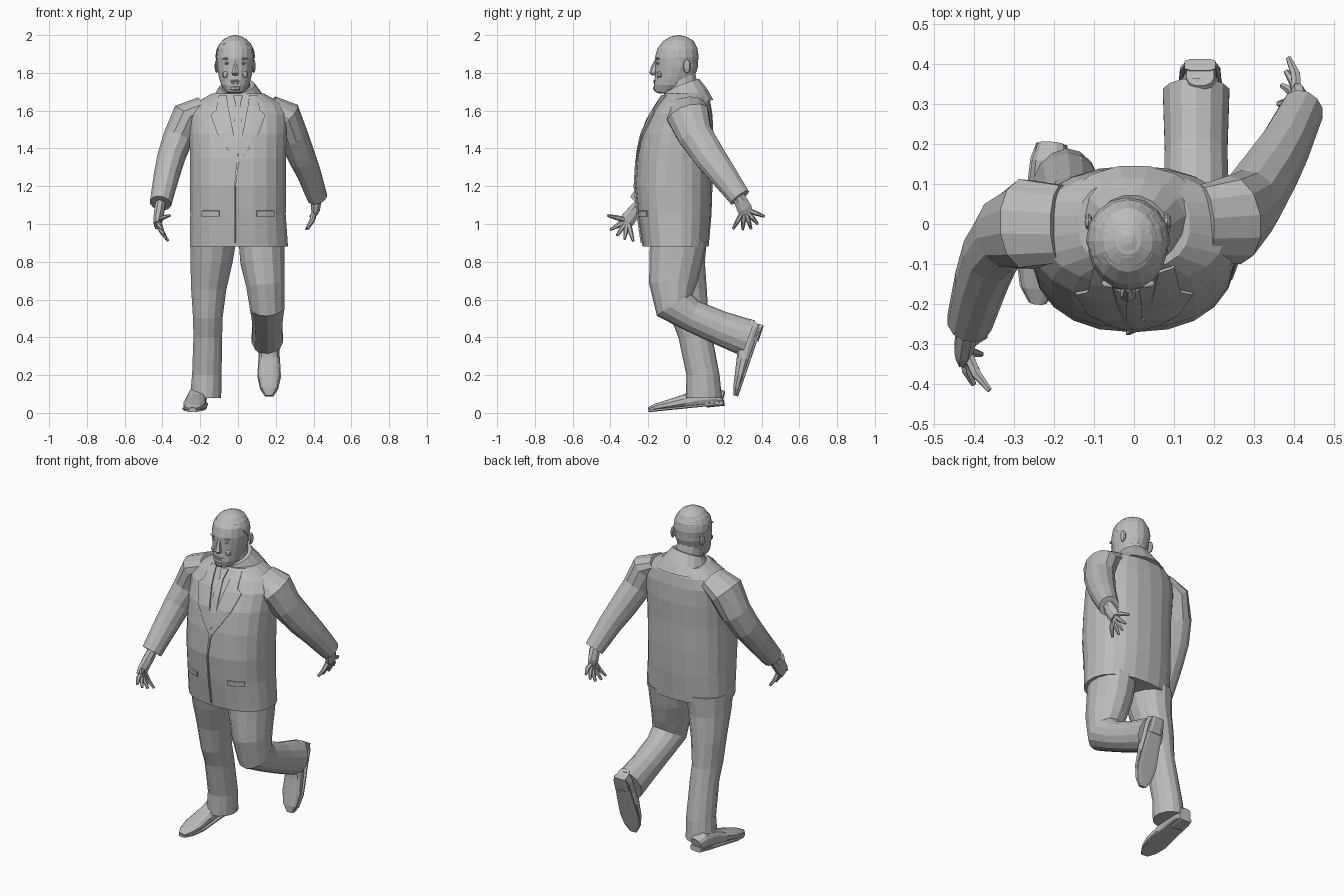
import bpy
import bmesh
from math import sin, cos, tau, copysign
from mathutils import Vector, Matrix
from mathutils.bvhtree import BVHTree

if "Cube" in bpy.data.objects:
    bpy.data.objects.remove(bpy.data.objects["Cube"])

grey = bpy.data.materials.new("plain grey")
grey.use_nodes = True
grey.diffuse_color = (.5, .5, .5, 1)
grey.node_tree.nodes["Principled BSDF"].inputs["Base Color"].default_value = grey.diffuse_color


def finish(name, bm, matrix=None):
    """Turn a bmesh into a flat shaded object with the shared material."""
    if matrix:
        bmesh.ops.transform(bm, matrix=matrix, verts=bm.verts)
    bmesh.ops.recalc_face_normals(bm, faces=bm.faces)
    mesh = bpy.data.meshes.new(name)
    bm.to_mesh(mesh)
    bm.free()
    mesh.materials.append(grey)
    obj = bpy.data.objects.new(name, mesh)
    bpy.context.collection.objects.link(obj)
    return obj


def superpower(value, power):
    return copysign(abs(value) ** (2 / power), value)


def loft(name, rows, sides=12, level=False, power=2, matrix=None):
    """Skin rings given as x, y, z, radius across, radius front to back."""
    bm = bmesh.new()
    centres = [Vector(row[:3]) for row in rows]
    rings = []
    for i, row in enumerate(rows):
        if level:
            along = Vector((0, 0, 1))
        else:
            ahead = centres[min(i + 1, len(rows) - 1)]
            behind = centres[max(i - 1, 0)]
            along = (ahead - behind).normalized()
        across = Vector((1, 0, 0))
        across = (across - along * across.dot(along)).normalized()
        depth = along.cross(across)
        ring = []
        for k in range(sides):
            angle = tau * (k + .5) / sides
            offset = across * row[3] * superpower(cos(angle), power)
            offset += depth * row[4] * superpower(sin(angle), power)
            ring.append(bm.verts.new(centres[i] + offset))
        rings.append(ring)
    for low, high in zip(rings, rings[1:]):
        for k in range(sides):
            n = (k + 1) % sides
            bm.faces.new((low[k], low[n], high[n], high[k]))
    bm.faces.new(rings[0])
    bm.faces.new(rings[-1])
    return finish(name, bm, matrix)


def ball(name, centre, radii, segments=10, cut=None):
    """Squashed sphere, optionally keeping only the side that cut points to."""
    bm = bmesh.new()
    bmesh.ops.create_uvsphere(bm, u_segments=segments, v_segments=segments * 2 // 3, radius=1)
    bmesh.ops.scale(bm, vec=Vector(radii), verts=bm.verts)
    if cut:
        geometry = bm.verts[:] + bm.edges[:] + bm.faces[:]
        bmesh.ops.bisect_plane(bm, geom=geometry, plane_co=(0, 0, 0), plane_no=cut, clear_inner=True)
        bmesh.ops.holes_fill(bm, edges=[e for e in bm.edges if e.is_boundary])
    return finish(name, bm, Matrix.Translation(centre))


# Jacket body and collar
jacket = loft("jacket", [
    (.005, -.055, .88, .262, .175), (0, -.06, 1.05, .255, .195),
    (0, -.065, 1.2, .256, .205), (0, -.06, 1.35, .256, .2),
    (0, -.045, 1.48, .26, .19), (0, -.025, 1.58, .262, .165),
    (0, -.01, 1.64, .23, .14), (0, 0, 1.69, .14, .115)],
    sides=22, level=True, power=2.3)
loft("jacket_collar", [(0, .01, 1.63, .19, .14), (0, 0, 1.68, .13, .12),
                       (-.005, -.02, 1.73, .095, .1)], sides=16)

surface_mesh = bmesh.new()
surface_mesh.from_mesh(jacket.data)
jacket_surface = BVHTree.FromBMesh(surface_mesh)
surface_mesh.free()


def strip(name, rows, side=1, columns=4):
    """Thin plate lying on the jacket front; rows give height and two x limits."""
    bm = bmesh.new()
    grid = []
    for z, start, end in rows:
        line = []
        for c in range(columns + 1):
            x = side * (start + (end - start) * c / columns)
            hit = jacket_surface.ray_cast(Vector((x, -1, z)), Vector((0, 1, 0)))[0]
            line.append(bm.verts.new((x, hit.y - .004, z)))
        grid.append(line)
    for upper, lower in zip(grid, grid[1:]):
        for c in range(columns):
            bm.faces.new((upper[c], upper[c + 1], lower[c + 1], lower[c]))
    plate = finish(name, bm)
    solid = plate.modifiers.new("thickness", "SOLIDIFY")
    solid.thickness = .009
    solid.offset = 0


# Lapels, pockets, tie and front opening
for side, word in ((1, "left"), (-1, "right")):
    strip(word + "_lapel", [(1.68, .06, .1), (1.63, .053, .11), (1.6, .048, .115), (1.58, .044, .145),
                            (1.48, .024, .11), (1.4, .01, .06), (1.32, -.008, .004)], side)
    strip(word + "_pocket_flap", [(1.07, .1, .19), (1.04, .1, .19)], side)
strip("tie_knot", [(1.68, -.024, .024), (1.635, -.013, .013)])
strip("tie", [(1.635, -.012, .012), (1.55, -.02, .02), (1.45, -.02, .02), (1.37, -.006, .006)])
strip("front_edge", [(1.32, -.008, .004), (1.2, -.02, -.012), (1.05, -.02, -.012), (.9, -.02, -.012)])

# Sleeves
loft("left_sleeve", [
    (.17, 0, 1.62, .06, .1), (.25, .01, 1.575, .085, .115),
    (.29, .05, 1.47, .08, .095), (.34, .13, 1.35, .072, .085),
    (.375, .19, 1.27, .064, .075), (.42, .285, 1.14, .054, .06)])
loft("right_sleeve", [
    (-.18, 0, 1.62, .06, .1), (-.27, 0, 1.57, .085, .115),
    (-.32, -.02, 1.45, .08, .095), (-.355, -.07, 1.35, .074, .085),
    (-.38, -.14, 1.25, .068, .075), (-.41, -.245, 1.11, .058, .062)])


def hand(word, wrist, palm, tips):
    """Palm with five spread fingers; the thumb is the last tip."""
    wrist, palm = Vector(wrist), Vector(palm)
    heel = wrist.lerp(palm, .5)
    end = palm + (palm - wrist) * .3
    loft(word + "_palm", [(*wrist, .028, .032), (*heel, .028, .038),
                          (*palm, .025, .043), (*end, .016, .036)], sides=8)
    for tip, finger in zip(tips, ("little", "ring", "middle", "index", "thumb")):
        tip = Vector(tip)
        root = palm.lerp(tip, .2)
        knuckle = palm.lerp(tip, .6) + Vector((copysign(.008, palm.x), 0, 0))
        loft(word + "_" + finger + "_finger", [
            (*root, .014, .014), (*knuckle, .013, .013), (*tip, .007, .007)], sides=6)


hand("left", (.42, .27, 1.16), (.41, .31, 1.08),
     [(.365, .25, .975), (.36, .3, .97), (.37, .345, .975), (.38, .38, 1), (.385, .415, 1.04)])
hand("right", (-.41, -.24, 1.11), (-.425, -.31, 1.02),
     [(-.37, -.28, .91), (-.38, -.325, .92), (-.39, -.365, .94), (-.4, -.4, .97), (-.36, -.415, 1.045)])

# Trousers
loft("right_trouser_leg", [
    (-.13, -.04, .92, .125, .15), (-.14, -.03, .8, .115, .13),
    (-.155, 0, .65, .095, .11), (-.16, .02, .5, .08, .1),
    (-.16, .05, .4, .078, .09), (-.165, .09, .2, .08, .088),
    (-.172, .095, .08, .085, .095)], sides=14, level=True)
loft("left_trouser_leg", [
    (.125, -.04, .92, .125, .15), (.13, -.055, .8, .12, .14),
    (.145, -.07, .68, .105, .125), (.155, -.06, .57, .095, .11),
    (.155, .03, .515, .085, .085), (.155, .18, .45, .08, .09),
    (.155, .33, .395, .085, .1)], sides=14)


def shoe(word, place):
    """Shoe with the heel at its origin, pointing to -y before placing."""
    upper = [(.0, .035, .07), (.04, .047, .1), (.13, .05, .1), (.2, .055, .075),
             (.29, .06, .055), (.36, .045, .04), (.4, .018, .025)]
    loft(word + "_shoe", [(0, -d, h / 2, w, h / 2) for d, w, h in upper],
         sides=12, power=2.5, matrix=place)
    loft(word + "_sole", [(0, -d, .006, w + .005, .007) for d, w, h in upper],
         sides=8, power=4, matrix=place)
    loft(word + "_heel", [(0, 0, .008, .04, .016), (0, -.09, .008, .046, .016)],
         sides=8, power=4, matrix=place)


shoe("right", Matrix.Translation((-.205, .2, .045)) @ Matrix.Rotation(-.09, 4, "Z") @ Matrix.Rotation(.1, 4, "X"))
shoe("left", Matrix.Translation((.165, .405, .465)) @ Matrix.Rotation(1.24, 4, "X"))

# Neck and head
middle = -.015
loft("neck", [(-.005, -.01, 1.65, .08, .09), (middle, -.03, 1.8, .075, .08)])
head_rows = [(-.11, 1.69, .03, .03), (-.1, 1.7, .05, .065), (-.075, 1.735, .075, .095),
             (-.06, 1.78, .088, .105), (-.05, 1.83, .097, .113), (-.05, 1.88, .1, .115),
             (-.045, 1.93, .095, .106), (-.04, 1.97, .068, .08), (-.04, 1.99, .038, .045), (-.04, 2, .01, .01)]
loft("head", [(middle, *row) for row in head_rows], sides=18, level=True)
ball("hair", (middle, -.043, 1.885), (.105, .11, .114), 16, cut=(0, .75, .65))

# Face
loft("nose", [(middle, -.157, 1.865, .01, .012), (middle, -.168, 1.83, .014, .018),
              (middle, -.175, 1.8, .022, .02), (middle, -.165, 1.785, .012, .01)], sides=6, level=True)
for side, word in ((1, "left"), (-1, "right")):
    ball(word + "_ear", (middle + side * .098, .005, 1.835), (.011, .022, .036), 8)
    ball(word + "_eye", (middle + side * .04, -.146, 1.852), (.017, .012, .008), 8)
    ball(word + "_brow", (middle + side * .042, -.148, 1.876), (.026, .012, .006), 8)
    ball(word + "_cheek", (middle + side * .045, -.135, 1.79), (.025, .02, .022), 8)
ball("upper_lip", (middle, -.162, 1.757), (.032, .012, .006), 8)
ball("lower_lip", (middle, -.16, 1.746), (.026, .012, .006), 8)
ball("chin", (middle, -.15, 1.718), (.032, .025, .02), 8)
